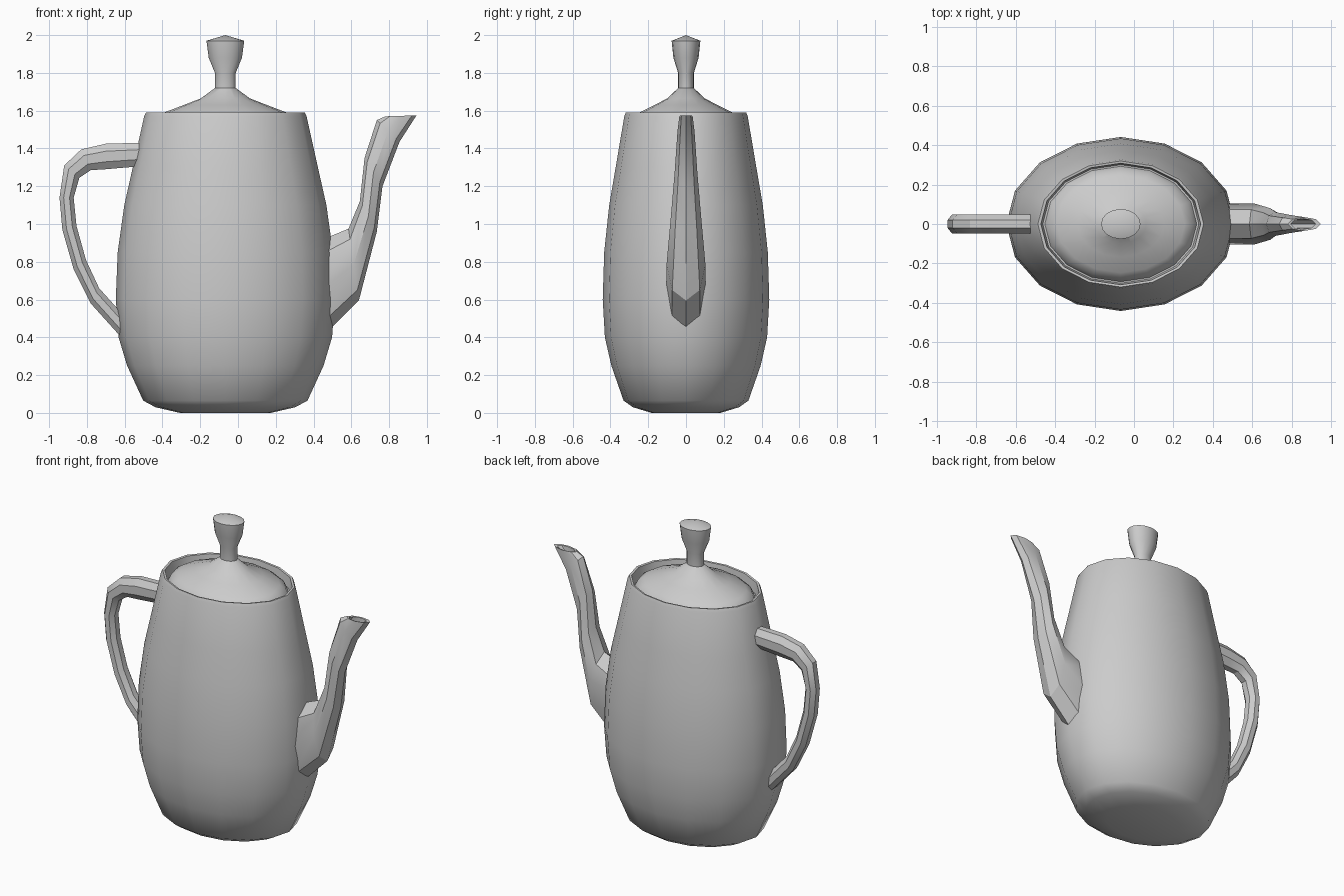
import bpy, bmesh
from math import sin, cos, pi, radians
from mathutils import Vector

cube = bpy.data.objects.get("Cube")
if cube:
    bpy.data.objects.remove(cube, do_unlink=True)

metal = bpy.data.materials.new("plain_grey")
metal.use_nodes = True
grey = (0.6, 0.6, 0.6, 1)
metal.diffuse_color = grey
metal.node_tree.nodes["Principled BSDF"].inputs["Base Color"].default_value = grey

CENTRE = -0.067   # x position of the pot's axis
OVAL = 0.76       # depth of the pot relative to its width


def build(name, rings, angle, cap_start=True, cap_end=True):
    """Skin a list of equal rings, cap the ends and shade."""
    bm = bmesh.new()
    loops = [[bm.verts.new(p) for p in ring] for ring in rings]
    n = len(loops[0])
    for a, b in zip(loops, loops[1:]):
        for i in range(n):
            j = (i + 1) % n
            bm.faces.new((a[i], a[j], b[j], b[i]))
    if cap_start:
        bm.faces.new(loops[0][::-1])
    if cap_end:
        bm.faces.new(loops[-1])
    bmesh.ops.remove_doubles(bm, verts=bm.verts, dist=0.0005)
    bmesh.ops.recalc_face_normals(bm, faces=bm.faces)
    mesh = bpy.data.meshes.new(name)
    bm.to_mesh(mesh)
    bm.free()
    mesh.materials.append(metal)
    obj = bpy.data.objects.new(name, mesh)
    bpy.context.collection.objects.link(obj)
    bpy.ops.object.select_all(action='DESELECT')
    obj.select_set(True)
    bpy.context.view_layer.objects.active = obj
    bpy.ops.object.shade_smooth_by_angle(angle=radians(angle))
    return obj


def oval_rings(profile, sides=16):
    """Rings of an oval lathe from (radius, height) pairs."""
    return [[(CENTRE + r * cos(2 * pi * i / sides),
              OVAL * r * sin(2 * pi * i / sides), z) for i in range(sides)]
            for r, z in profile]


def tube_rings(sections, flat=False, sides=8):
    """Rings from (outer x, z, inner x, z, half width) sections."""
    rings = []
    turn = pi / sides if flat else 0
    grow = 1 / cos(turn)
    for ox, oz, ix, iz, w in sections:
        a, b = Vector((ox, 0, oz)), Vector((ix, 0, iz))
        mid, up, side = (a + b) / 2, (a - b) / 2 * grow, Vector((0, w * grow, 0))
        angles = [2 * pi * i / sides + turn for i in range(sides)]
        rings.append([mid + up * cos(t) + side * sin(t) for t in angles])
    return rings


# Oval pot with a domed base and a rim that folds inwards
body = [(0.24, 0.0), (0.37, 0.03), (0.435, 0.065), (0.52, 0.25), (0.565, 0.4),
        (0.58, 0.6), (0.57, 0.85), (0.535, 1.1), (0.49, 1.3), (0.43, 1.57),
        (0.42, 1.59), (0.405, 1.588), (0.395, 1.52)]
build("pot_body", oval_rings(body), 42)

# Lid sunk inside the rim, with a flared knob
lid = [(0.385, 1.525), (0.365, 1.565), (0.325, 1.59), (0.22, 1.63), (0.13, 1.665),
       (0.055, 1.72)]
build("lid", oval_rings(lid), 42)
knob = [(0.055, 1.70), (0.055, 1.80), (0.088, 1.88), (0.1, 1.97), (0.0, 2.0)]
build("lid_knob", oval_rings(knob)[:-1] + oval_rings([(0.0002, 2.0)]), 42)

# Looped handle
handle = [(-0.525, 1.43, -0.525, 1.305, 0.047), (-0.70, 1.425, -0.70, 1.29, 0.047),
          (-0.83, 1.395, -0.78, 1.285, 0.047), (-0.92, 1.31, -0.84, 1.245, 0.047),
          (-0.945, 1.14, -0.87, 1.14, 0.047), (-0.93, 0.97, -0.855, 0.99, 0.047),
          (-0.87, 0.76, -0.805, 0.81, 0.047), (-0.78, 0.58, -0.735, 0.66, 0.047),
          (-0.60, 0.38, -0.60, 0.51, 0.047)]
build("handle", tube_rings(handle, flat=True), 30)

# Keeled spout, open and hollow at the lip
spout = [(0.44, 0.915, 0.44, 0.395, 0.105), (0.585, 0.975, 0.64, 0.595, 0.103),
         (0.645, 1.12, 0.735, 0.96, 0.08), (0.67, 1.35, 0.765, 1.2, 0.06),
         (0.735, 1.55, 0.855, 1.435, 0.045), (0.78, 1.57, 0.945, 1.575, 0.035),
         (0.795, 1.568, 0.92, 1.572, 0.027), (0.755, 1.52, 0.84, 1.45, 0.03),
         (0.70, 1.35, 0.75, 1.25, 0.03)]
build("spout", tube_rings(spout), 30)
